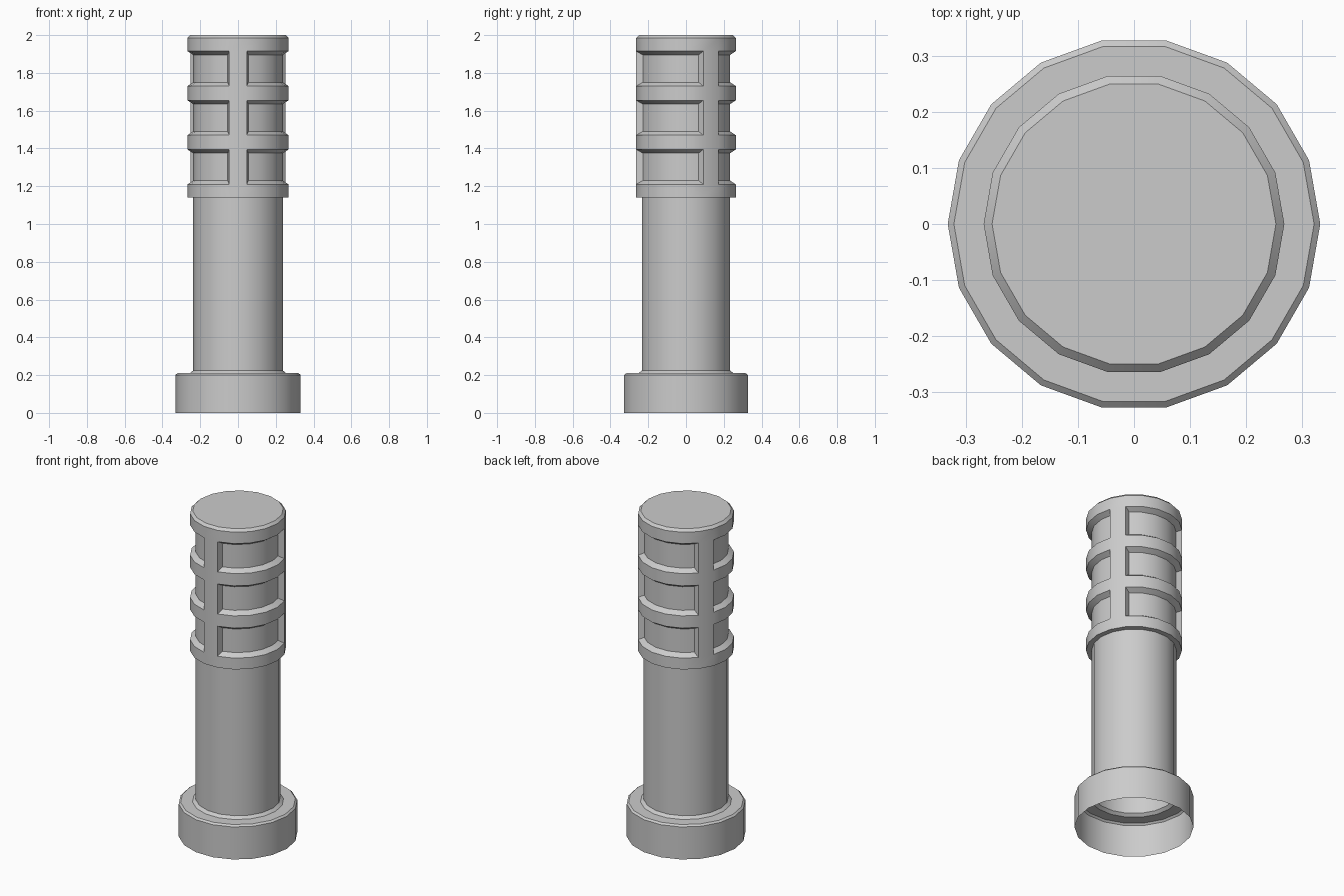
import bpy, bmesh
from math import cos, sin, tau

if "Cube" in bpy.data.objects:
    bpy.data.objects.remove(bpy.data.objects["Cube"])

SIDES = 18

# (radius, height) outline: open base, shaft, then grip bands up to the cap
profile = [(0.332, 0.0), (0.332, 0.2), (0.321, 0.21), (0.255, 0.21), (0.237, 0.225),
           (0.237, 1.14), (0.268, 1.14)]
windows = [(1.21, 1.395), (1.47, 1.655), (1.73, 1.915)]
for low, high in windows:
    profile += [(0.268, low), (0.268, high)]
profile += [(0.268, 1.985), (0.253, 2.0)]

bm = bmesh.new()
rings = [[bm.verts.new((r * cos(tau * i / SIDES), r * sin(tau * i / SIDES), z))
          for i in range(SIDES)] for r, z in profile]

# Skin the rings; collect window faces, leaving every sixth face as a rib
window_faces = []
for (r, z), lower, upper in zip(profile, rings, rings[1:]):
    for i in range(SIDES):
        j = (i + 1) % SIDES
        face = bm.faces.new((lower[i], lower[j], upper[j], upper[i]))
        if z in [w[0] for w in windows] and i % 6 != 1:
            window_faces.append(face)
bm.faces.new(rings[-1])
bm.normal_update()

# Sunken windows with sloped rims
bmesh.ops.inset_region(bm, faces=window_faces, thickness=0.02, depth=-0.03,
                       use_boundary=True, use_even_offset=True)

mesh = bpy.data.meshes.new("ribbed_post")
bm.to_mesh(mesh)
bm.free()
post = bpy.data.objects.new("ribbed_post", mesh)
bpy.context.collection.objects.link(post)
bpy.context.view_layer.objects.active = post
post.select_set(True)
bpy.ops.object.shade_smooth_by_angle(angle=0.5)
